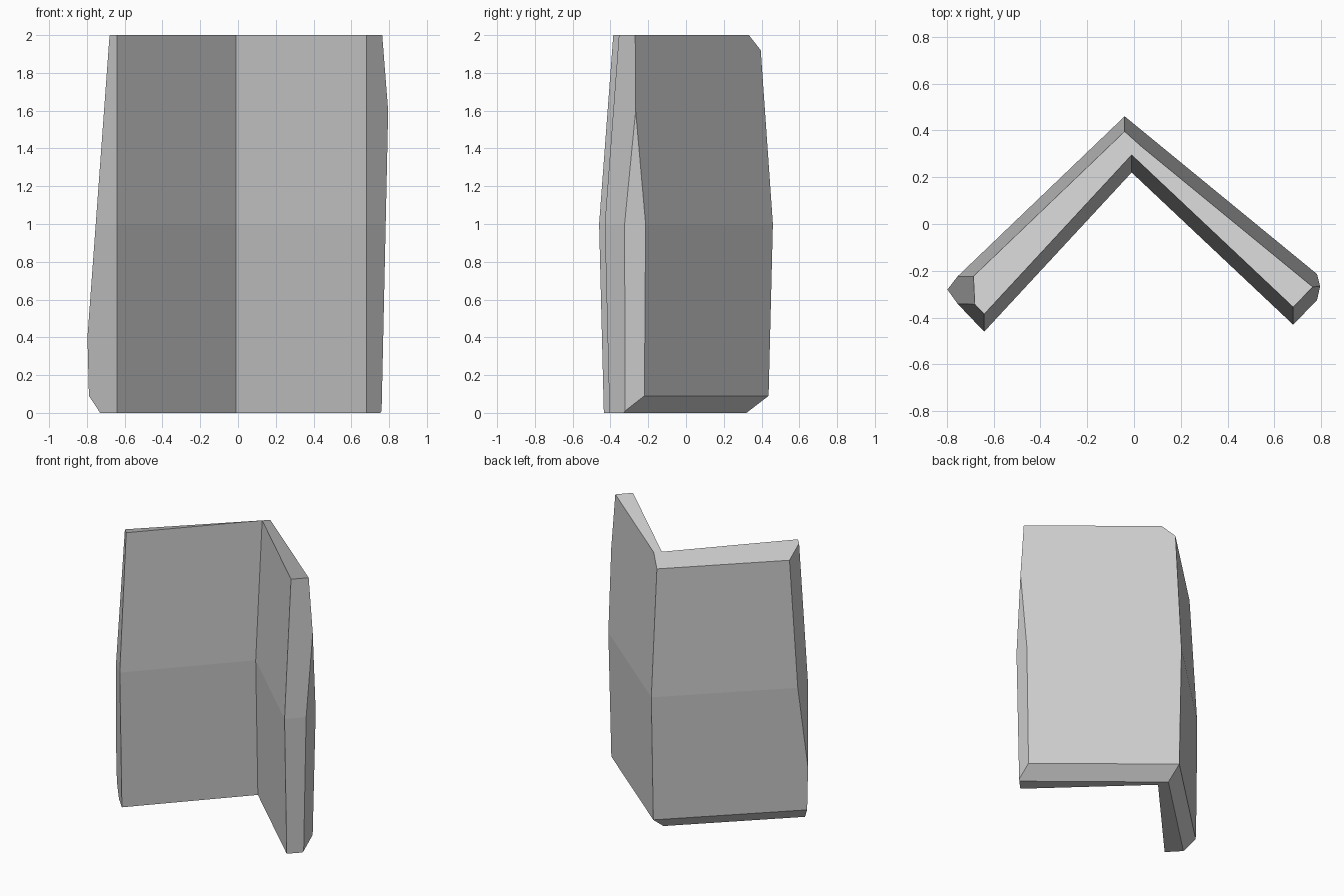
import bpy, bmesh
from mathutils import Vector
from mathutils.geometry import intersect_line_line_2d as _unused

if "Cube" in bpy.data.objects:
    bpy.data.objects.remove(bpy.data.objects["Cube"])

# Plan slopes of the two back walls and the two end walls
RIDGE_X, BACK_Y = -0.04, 0.46
R_BACK, L_BACK = 0.958, -0.82
R_END, L_END = -1.05, 1.03


def meet(p, slope_p, q, slope_q):
    """Crossing of two plan lines given by a point and a slope."""
    x = (q[1] - p[1] + slope_p * p[0] - slope_q * q[0]) / (slope_p - slope_q)
    return x, p[1] + slope_p * (x - p[0])


def section(front, back):
    """V-shaped plan with its front and back walls drawn in."""
    inner = (-0.01, 0.22 + front)
    right = (-0.64, -0.46 + front)
    left = (0.68, -0.43 + front)
    ridge = (RIDGE_X, BACK_Y - back)
    return [right, inner, left,
            meet(left, L_END, ridge, L_BACK), ridge,
            meet(right, R_END, ridge, R_BACK)]


# Bulging V-shaped body: bottom, middle and top sections
bm = bmesh.new()
rings = []
for z, front, back in ((0, 0.025, 0.025), (1, 0, 0), (2, 0.075, 0.07)):
    rings.append([bm.verts.new((x, y, z)) for x, y in section(front, back)])
for low, high in zip(rings, rings[1:]):
    for i in range(6):
        j = (i + 1) % 6
        bm.faces.new((low[i], low[j], high[j], high[i]))
bm.faces.new(rings[0][::-1])
bm.faces.new(rings[-1])


def slice_off(a, b, c):
    """Cut away the material outside the plane through three points."""
    a, b, c = Vector(a), Vector(b), Vector(c)
    normal = (b - a).cross(c - a).normalized()
    if normal.dot(Vector((-0.02, 0.3, 1)) - a) > 0:
        normal = -normal
    cut = bmesh.ops.bisect_plane(
        bm, geom=bm.verts[:] + bm.edges[:] + bm.faces[:], dist=1e-5,
        plane_co=a, plane_no=normal, clear_outer=True)
    bmesh.ops.holes_fill(bm, edges=[e for e in bm.edges if e.is_boundary], sides=0)


def chamfer(slope, y_wall, z_wall, y_flat, z_flat):
    """Bevel one long back edge of a wing."""
    slice_off((RIDGE_X, y_wall, z_wall),
              (RIDGE_X + 1, y_wall + slope, z_wall),
              (RIDGE_X, y_flat, z_flat))


# Bevelled back edges
chamfer(R_BACK, 0.396, 1.92, 0.266, 2)
chamfer(R_BACK, 0.437, 0.09, 0.32, 0)
chamfer(L_BACK, 0.437, 0.09, 0.32, 0)

# Trimmed wing ends
slice_off((-0.8, 0, 0.36), (-0.8, 1, 0.36), (-0.68, 0, 2))
slice_off((0.76, 0, 0), (0.76, 1, 0), (0.795, 0, 1.6))

bmesh.ops.recalc_face_normals(bm, faces=bm.faces[:])
mesh = bpy.data.meshes.new("corner_panel")
bm.to_mesh(mesh)
bm.free()
panel = bpy.data.objects.new("corner_panel", mesh)
bpy.context.collection.objects.link(panel)

# Plain grey finish
grey = bpy.data.materials.new("light_grey")
grey.use_nodes = True
colour = (0.6, 0.6, 0.6, 1)
grey.diffuse_color = colour
grey.node_tree.nodes["Principled BSDF"].inputs["Base Color"].default_value = colour
mesh.materials.append(grey)
